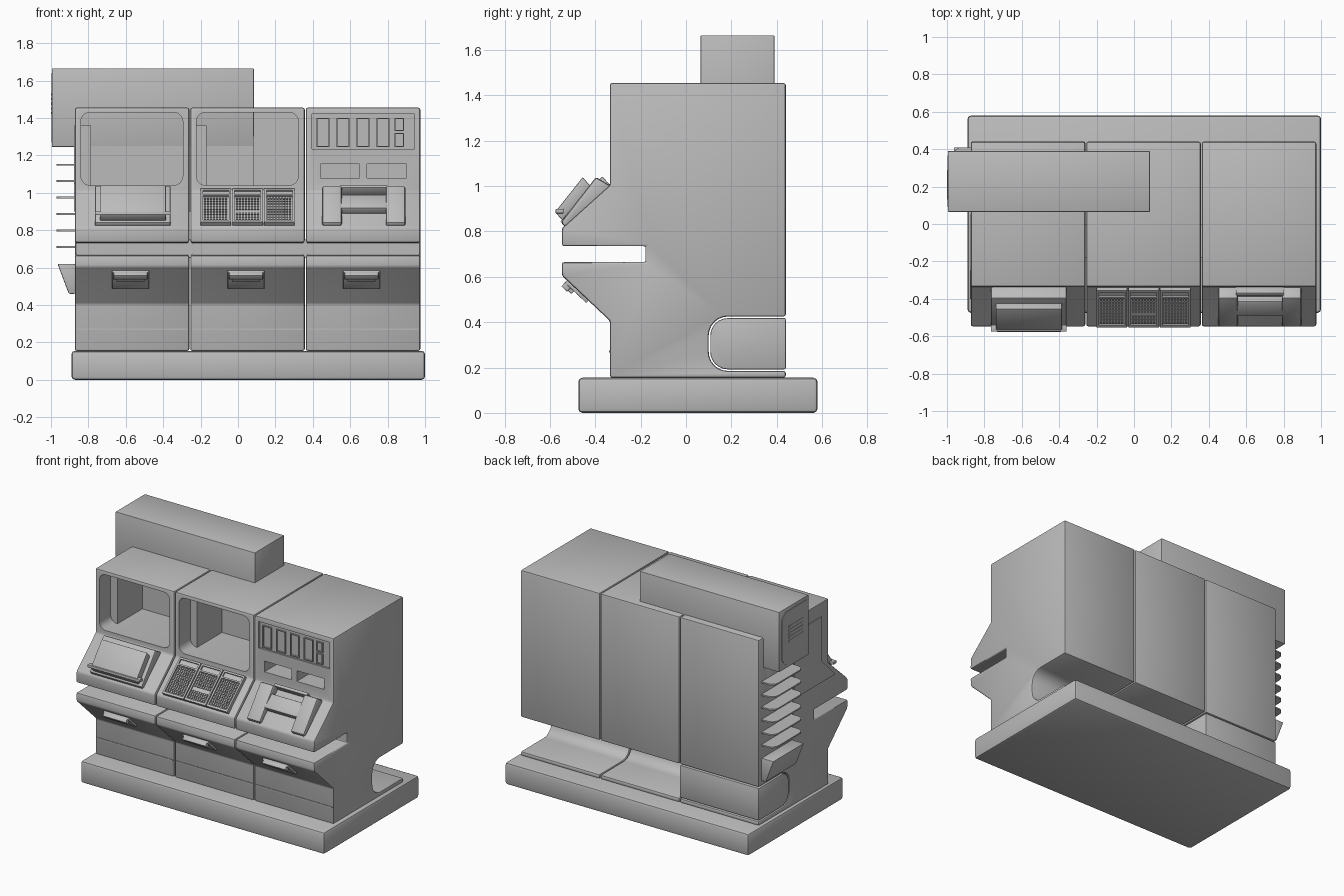
import bpy, bmesh, math

if "Cube" in bpy.data.objects:
    bpy.data.objects.remove(bpy.data.objects["Cube"])

grey = bpy.data.materials.new("plain grey")
grey.use_nodes = True
grey.diffuse_color = (0.5, 0.5, 0.5, 1)
grey.node_tree.nodes["Principled BSDF"].inputs["Base Color"].default_value = (0.5, 0.5, 0.5, 1)


def finish(ob):
    """Bake modifiers into the mesh and smooth shallow edges."""
    bpy.context.view_layer.update()
    dg = bpy.context.evaluated_depsgraph_get()
    mesh = bpy.data.meshes.new_from_object(ob.evaluated_get(dg))
    ob.modifiers.clear()
    ob.data = mesh
    mesh.shade_smooth()
    mesh.set_sharp_from_angle(angle=math.radians(35))


def add_prism(bm, pts, axis, a, b):
    """Extrude a closed outline along an axis from a to b."""
    place = {"x": lambda p, t: (t, p[0], p[1]),
             "y": lambda p, t: (p[0], t, p[1]),
             "z": lambda p, t: (p[0], p[1], t)}[axis]
    low = [bm.verts.new(place(p, a)) for p in pts]
    high = [bm.verts.new(place(p, b)) for p in pts]
    bm.faces.new(low)
    bm.faces.new(high[::-1])
    for i in range(len(pts)):
        j = (i + 1) % len(pts)
        bm.faces.new((low[i], high[i], high[j], low[j]))


def make(name, parts, bevel=0.0, cuts=()):
    """One object from prisms, with optional bevel and cut-outs."""
    bm = bmesh.new()
    for part in parts:
        add_prism(bm, *part)
    bmesh.ops.recalc_face_normals(bm, faces=bm.faces[:])
    mesh = bpy.data.meshes.new(name)
    bm.to_mesh(mesh)
    bm.free()
    mesh.materials.append(grey)
    ob = bpy.data.objects.new(name, mesh)
    bpy.context.collection.objects.link(ob)
    if bevel:
        m = ob.modifiers.new("bevel", "BEVEL")
        m.width, m.segments = bevel, 2
        m.limit_method, m.angle_limit = "ANGLE", math.radians(30)
    for cutter in cuts:
        cutter.hide_render = True
        m = ob.modifiers.new("cut", "BOOLEAN")
        m.operation, m.solver, m.object = "DIFFERENCE", "EXACT", cutter
    finish(ob)
    for cutter in cuts:
        bpy.data.objects.remove(cutter)
    return ob


def rect(a0, a1, b0, b1):
    return [(a0, b0), (a1, b0), (a1, b1), (a0, b1)]


def arc(ca, cb, r, start, n=6):
    return [(ca + r * math.cos(math.radians(start + 90 * i / n)),
             cb + r * math.sin(math.radians(start + 90 * i / n))) for i in range(n + 1)]


def round_rect(a0, a1, b0, b1, r):
    return (arc(a1 - r, b1 - r, r, 0) + arc(a0 + r, b1 - r, r, 90)
            + arc(a0 + r, b0 + r, r, 180) + arc(a1 - r, b0 + r, r, 270))


def slope(top, bottom, side):
    """Map distance down a slanted panel and height off it to (y, z)."""
    dy, dz = bottom[0] - top[0], bottom[1] - top[1]
    length = math.hypot(dy, dz)
    dy, dz = dy / length, dz / length
    return lambda d, w: (top[0] + dy * d + side * dz * w, top[1] + dz * d - side * dy * w)


def on_slope(to_yz, x0, x1, d0, d1, w0, w1):
    return ([to_yz(*p) for p in rect(d0, d1, w0, w1)], "x", x0, x1)


console = slope((-0.335, 1.005), (-0.547, 0.815), 1)
drawer = slope((-0.547, 0.605), (-0.335, 0.405), 1)

# Plinth
make("plinth", [(rect(-0.89, 1.0, -0.475, 0.58), "z", 0, 0.155)], 0.018)


# Cabinet side outline with rounded recess low at the back
def undercut(o):
    y0, z0, z1, r = 0.10 + o, 0.185 + o, 0.425 - o, 0.085 - o
    return ([(0.44, z1)] + arc(y0 + r, z1 - r, r, 90)
            + arc(y0 + r, z0 + r, r, 180) + [(0.44, z0)])


outline = ([(0.44, 1.455)] + undercut(0)
           + [(0.44, 0.155), (-0.335, 0.155), (-0.335, 0.405), (-0.547, 0.605),
              (-0.547, 0.665), (-0.177, 0.665), (-0.177, 0.735), (-0.547, 0.735),
              (-0.547, 0.815), (-0.335, 1.005), (-0.335, 1.455)])

pitch = 0.6175
starts = [-0.875 + pitch * i for i in range(3)]
names = ["right", "middle", "left"]
panes = [(0.06 + 0.107 * i, 0.13 + 0.107 * i, 1.245, 1.40) for i in range(4)]
panes += [(0.477, 0.527, 1.33, 1.40), (0.477, 0.527, 1.245, 1.32)]

for i, x in enumerate(starts):
    if i < 2:
        cuts = [make("window_cutter", [(round_rect(x + 0.035, x + 0.58, 1.04, 1.43, 0.05),
                                        "y", -0.42, 0.15)])]
    else:
        cuts = [make("panel_cutter", [(rect(x + 0.035, x + 0.585, 1.235, 1.42), "y", -0.4, -0.323)]),
                make("slot_cutter", [(rect(x + 0.08 + s, x + 0.29 + s, 1.08, 1.155), "y", -0.4, -0.2)
                                     for s in (0, 0.25)])]
    make(names[i] + "_cabinet", [(outline, "x", x + 0.003, x + pitch - 0.003)], 0.01, cuts)
    # Post inside each window
    if i < 2:
        make(names[i] + "_window_post",
             [(rect(x + 0.02, x + 0.088, -0.21, 0.16), "z", 1.0, 1.36)])
    # Drawer pull
    c = x + 0.3
    make(names[i] + "_drawer_pull", [
        on_slope(drawer, c - 0.098, c + 0.098, 0.03, 0.16, -0.01, 0.014),
        on_slope(drawer, c - 0.09, c + 0.09, 0.03, 0.065, 0.01, 0.036),
        on_slope(drawer, c - 0.075, c + 0.075, 0.06, 0.085, 0.01, 0.03)], 0.003)
    # Lower trim strip
    make(names[i] + "_kick_trim",
         [(rect(x + 0.012, x + pitch - 0.012, -0.339, -0.33), "z", 0.267, 0.275)])

# Solid backing behind the seams and the counter slot
make("counter_slot_back", [(rect(-0.865, 0.97, -0.178, 0.0), "z", 0.65, 0.75)])

# Plug filling the recess of one cabinet
make("recess_plug", [(undercut(0.007), "x", starts[0] + 0.003, starts[1] - 0.003)], 0.006)

# Framed display panes
display = []
for a, b, low, high in panes:
    x0, x1 = starts[2] + a, starts[2] + b
    display += [(rect(x0, x1, -0.332, -0.32), "z", low, low + 0.006),
                (rect(x0, x1, -0.332, -0.32), "z", high - 0.006, high),
                (rect(x0, x0 + 0.006, -0.332, -0.32), "z", low, high),
                (rect(x1 - 0.006, x1, -0.332, -0.32), "z", low, high)]
make("display_panes", display)

# Raised reader on the first console
wedge = [(-0.33, 1.0), (-0.397, 1.04), (-0.552, 0.841), (-0.53, 0.815)]
make("reader_base", [(wedge, "x", -0.765, -0.36)], 0.008)
make("reader_block", [([(-0.42, 1.0), (-0.437, 1.018), (-0.455, 1.04), (-0.578, 0.885), (-0.545, 0.85)],
                       "x", -0.738, -0.385)], 0.005)
make("reader_lip", [(rect(-0.575, -0.54, 0.88, 0.9), "x", -0.765, -0.36)], 0.004)

# Three keypads with framed edges and button grids
for k in range(3):
    x0 = -0.2 + 0.17 * k
    x1 = x0 + 0.163
    frame = [on_slope(console, x0, x1, 0.005, 0.27, -0.01, 0.016)]
    for a, b, d0, d1 in [(x0, x0 + 0.012, 0.005, 0.27), (x1 - 0.012, x1, 0.005, 0.27),
                         (x0, x1, 0.005, 0.017), (x0, x1, 0.05, 0.06), (x0, x1, 0.255, 0.27)]:
        frame.append(on_slope(console, a, b, d0, d1, 0.0, 0.027))
    make("keypad_frame_%d" % (k + 1), frame)
    buttons = []
    for row in range(9):
        if k == 1 and row == 5:
            continue
        for col in range(8):
            bx, d = x0 + 0.018 + col * 0.0162, 0.066 + row * 0.021
            buttons.append(on_slope(console, bx, bx + 0.011, d, d + 0.014, 0.01, 0.024))
    make("keypad_buttons_%d" % (k + 1), buttons)

# Bracket shaped handset cradle
for side, x0 in (("right", 0.45), ("left", 0.79)):
    make("cradle_%s_leg" % side, [(wedge, "x", x0, x0 + 0.105)], 0.012)
make("cradle_bridge", [on_slope(console, 0.545, 0.8, 0.07, 0.175, -0.01, 0.042)], 0.008)
make("cradle_rear_bar", [on_slope(console, 0.545, 0.8, 0.0, 0.02, -0.01, 0.05)], 0.004)

# Overhead duct, its hidden lower part and end grille
make("overhead_duct", [(rect(-0.995, 0.085, 0.065, 0.39), "z", 1.245, 1.665)], 0.004)
make("duct_core", [(rect(-0.86, 0.085, 0.065, 0.39), "z", 0.9, 1.3)])
plate = [(0.09, 1.27), (0.32, 1.27), (0.365, 1.32), (0.365, 1.6), (0.32, 1.64), (0.09, 1.64)]
make("duct_end_plate", [(plate, "x", -0.998, -0.99)])
make("duct_grille", [(rect(0.13, 0.29, 1.42 + s * 0.025, 1.432 + s * 0.025), "x", -1.0, -0.99)
                     for s in range(5)])

# Side cooling fins, catch tray and access plate
for n in range(6):
    z = 0.71 + 0.088 * n
    fin = [(-0.86, 0.08), (-0.86, 0.41)] + arc(-0.92, 0.36, 0.05, 90)[::-1][-1:] \
        + arc(-0.92, 0.36, 0.05, 90) + arc(-0.92, 0.13, 0.05, 180)
    make("side_fin_%d" % (n + 1), [(fin[:2] + fin[3:], "z", z - 0.005, z + 0.005)])
make("side_tray", [([(-0.87, 0.62), (-0.965, 0.62), (-0.905, 0.46), (-0.87, 0.46)],
                    "y", 0.07, 0.41)], 0.006)
access = [(0.05, 1.36), (-0.25, 1.36), (-0.25, 1.05), (-0.4, 0.9), (0.05, 0.9)]
make("side_access_plate", [(access, "x", -0.877, -0.86)])
